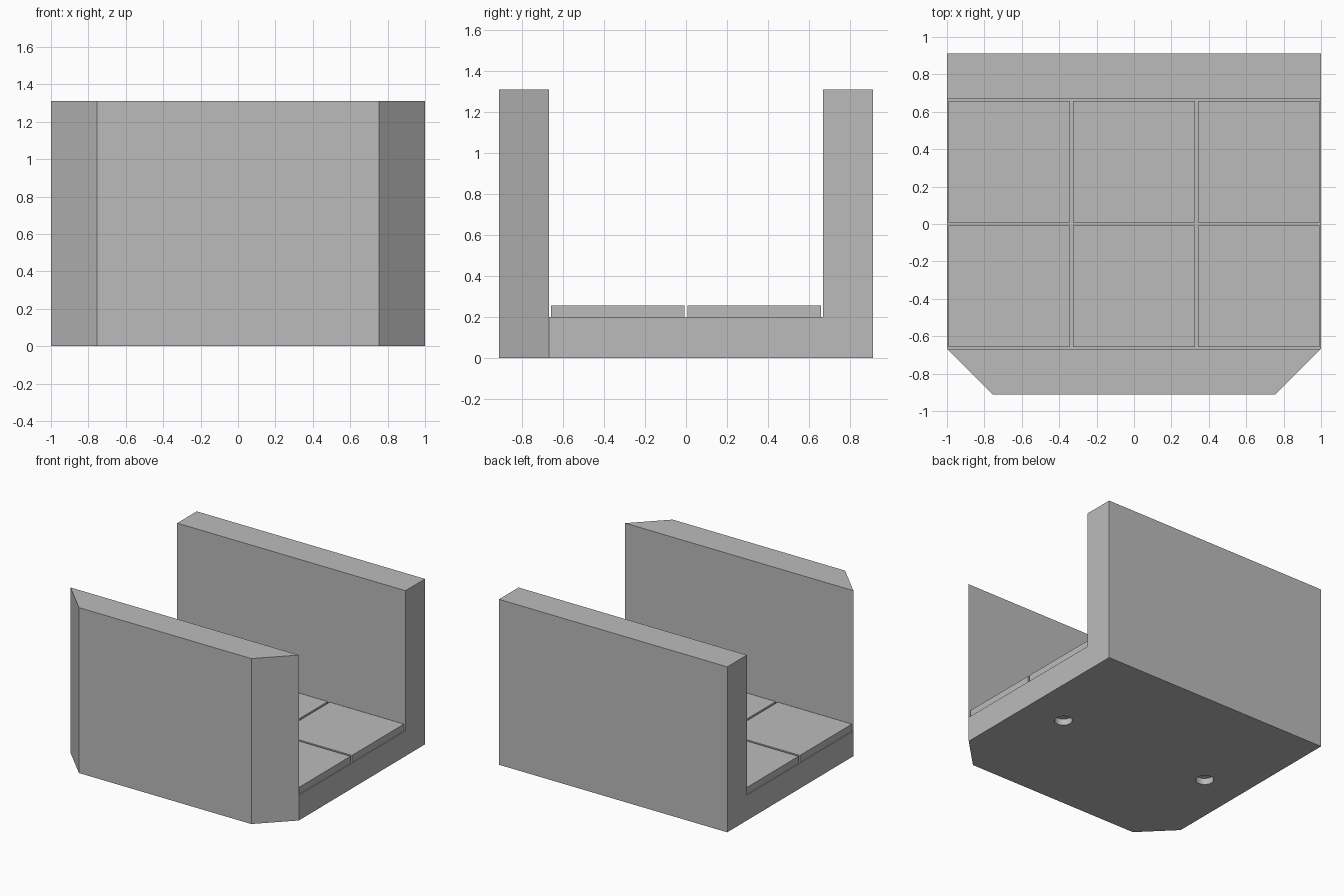
import bpy, bmesh
from mathutils import Matrix, Vector

default = bpy.data.objects.get("Cube")
if default:
    bpy.data.objects.remove(default, do_unlink=True)

grey = bpy.data.materials.new("plain grey")
grey.use_nodes = True
grey.diffuse_color = (0.5, 0.5, 0.5, 1)
grey.node_tree.nodes["Principled BSDF"].inputs["Base Color"].default_value = (0.5, 0.5, 0.5, 1)

HALF_X, FLOOR_Y, WALL_Y = 1.0, 0.667, 0.912
FLOOR_Z, WALL_Z, TILE_Z = 0.2, 1.31, 0.255


def finish(name, bm):
    bmesh.ops.recalc_face_normals(bm, faces=bm.faces[:])
    mesh = bpy.data.meshes.new(name)
    bm.to_mesh(mesh)
    bm.free()
    mesh.materials.append(grey)
    obj = bpy.data.objects.new(name, mesh)
    bpy.context.scene.collection.objects.link(obj)
    return obj


def prism(name, points, direction):
    """Extrude a closed outline along a direction."""
    bm = bmesh.new()
    face = bm.faces.new([bm.verts.new(p) for p in points])
    grown = bmesh.ops.extrude_face_region(bm, geom=[face])["geom"]
    moved = [v for v in grown if isinstance(v, bmesh.types.BMVert)]
    bmesh.ops.translate(bm, verts=moved, vec=Vector(direction))
    return finish(name, bm)


def cut(target, cutter):
    mod = target.modifiers.new(cutter.name, 'BOOLEAN')
    mod.operation = 'DIFFERENCE'
    mod.solver = 'EXACT'
    mod.object = cutter
    cutter.hide_render = True
    cutter.hide_viewport = True
    cutter.display_type = 'WIRE'


# Floor slab and back wall share one L-shaped section
section = [(-FLOOR_Y, 0), (WALL_Y, 0), (WALL_Y, WALL_Z),
           (FLOOR_Y, WALL_Z), (FLOOR_Y, FLOOR_Z), (-FLOOR_Y, FLOOR_Z)]
body = prism("floor_and_back_wall", [(-HALF_X, y, z) for y, z in section], (2 * HALF_X, 0, 0))

# Front wall with chamfered ends
chamfer = WALL_Y - FLOOR_Y
plan = [(-HALF_X, -FLOOR_Y), (chamfer - HALF_X, -WALL_Y),
        (HALF_X - chamfer, -WALL_Y), (HALF_X, -FLOOR_Y)]
prism("front_wall", [(x, y, 0) for x, y in plan], (0, 0, WALL_Z))

# Floor tiles, three by two
half = 0.325
for col in (-1, 0, 1):
    for row in (-1, 1):
        cx, cy = col * FLOOR_Y, row * FLOOR_Y / 2
        corners = [(cx + sx * half, cy + sy * half, FLOOR_Z)
                   for sx, sy in ((-1, -1), (1, -1), (1, 1), (-1, 1))]
        prism("floor_tile", corners, (0, 0, TILE_Z - FLOOR_Z))

# Rectangular groove under the floor
DEPTH = 0.05
bm = bmesh.new()
gx, gy = 0.935, 0.6
outline = bm.faces.new([bm.verts.new(p) for p in
                        ((-gx, -gy, -DEPTH), (gx, -gy, -DEPTH), (gx, gy, -DEPTH), (-gx, gy, -DEPTH))])
bmesh.ops.inset_region(bm, faces=[outline], thickness=0.03, use_boundary=True)
bmesh.ops.delete(bm, geom=[outline], context='FACES_ONLY')
grown = bmesh.ops.extrude_face_region(bm, geom=bm.faces[:])["geom"]
bmesh.ops.translate(bm, verts=[v for v in grown if isinstance(v, bmesh.types.BMVert)],
                    vec=(0, 0, 2 * DEPTH))
cut(body, finish("groove_cutter", bm))

# Two round sockets under the floor
for side in (-1, 1):
    bm = bmesh.new()
    bmesh.ops.create_cone(bm, cap_ends=True, segments=32, radius1=0.065, radius2=0.065,
                          depth=2 * DEPTH, matrix=Matrix.Translation((side * FLOOR_Y, 0, 0)))
    cut(body, finish("socket_cutter", bm))
